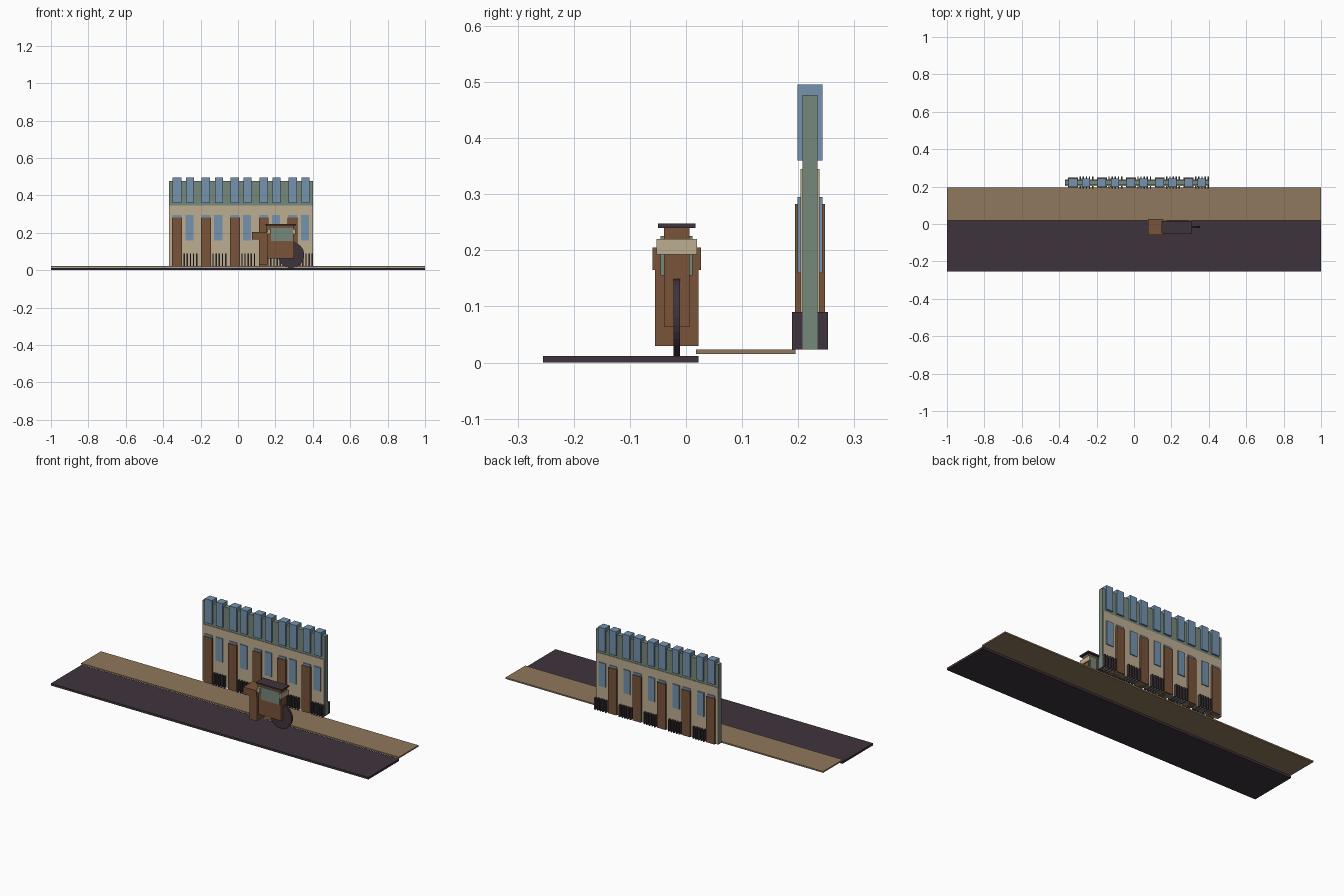
import bpy
from math import radians

cube = bpy.data.objects.get("Cube")
if cube:
    bpy.data.objects.remove(cube, do_unlink=True)


def material(name, *srgb):
    m = bpy.data.materials.new(name)
    m.use_nodes = True
    col = [((c / 255 + 0.055) / 1.055) ** 2.4 for c in srgb] + [1]
    m.diffuse_color = col
    m.node_tree.nodes["Principled BSDF"].inputs["Base Color"].default_value = col
    return m


dark = material("dark iron", 62, 52, 60)
tan = material("paving tan", 144, 120, 93)
brown = material("wood brown", 121, 84, 58)
cream = material("cream plaster", 190, 174, 145)
green = material("grey green", 118, 136, 123)
blue = material("window blue", 117, 147, 175)


def box(name, mat, x, y, z):
    """Box from (min, max) pairs on each axis."""
    bpy.ops.mesh.primitive_cube_add(size=1)
    o = bpy.context.object
    o.name = name
    o.location = [(a + b) / 2 for a, b in (x, y, z)]
    o.scale = [b - a for a, b in (x, y, z)]
    bpy.ops.object.transform_apply(location=False, rotation=False, scale=True)
    o.data.materials.append(mat)
    return o


def around(c, width):
    return (c - width / 2, c + width / 2)


# Ground
box("road", dark, (-1, 1), (-0.255, 0.022), (0, 0.012))
box("pavement", tan, (-1, 1), (0.018, 0.195), (0.015, 0.023))

# Terrace walls: green core with a cream lower storey
WALL_Y = 0.221
GROUND = 0.023
box("wall_core", green, (-0.37, 0.402), around(WALL_Y, 0.027), (GROUND, 0.477))
box("lower_wall", cream, (-0.368, 0.398), around(WALL_Y, 0.033), (GROUND, 0.345))

# Five identical bays, each part running through the wall to show on both sides
for i in range(5):
    x = -0.326 + i * 0.1545
    box("door", brown, around(x, 0.053), around(WALL_Y, 0.054), (GROUND, 0.283))
    box("transom", blue, around(x, 0.047), around(WALL_Y, 0.044), (0.283, 0.295))
    box("lower_window", blue, around(x + 0.066, 0.043), around(WALL_Y, 0.044), (0.16, 0.295))
    for dx, w in ((0, 0.046), (0.069, 0.043)):
        box("upper_window", blue, around(x + dx, w), around(WALL_Y, 0.045), (0.36, 0.496))
    for k in range(5):
        box("railing_bar", dark, around(x + 0.038 + k * 0.0168, 0.007),
            around(WALL_Y, 0.065), (GROUND, 0.09))

# Carriage body
CAR_Y = -0.0165
box("driver_column", brown, (0.112, 0.157), around(CAR_Y, 0.077), (0.03, 0.2))
box("driver_seat", brown, (0.075, 0.157), around(CAR_Y, 0.087), (0.165, 0.205))
box("cabin", brown, (0.152, 0.3), around(CAR_Y, 0.046), (0.063, 0.24))
box("cabin_window", green, (0.176, 0.293), around(CAR_Y, 0.057), (0.155, 0.226))
for x in ((0.157, 0.174), (0.295, 0.307)):
    box("cabin_trim", cream, x, around(CAR_Y, 0.073), (0.193, 0.22))
box("roof", dark, (0.148, 0.311), around(CAR_Y, 0.067), (0.24, 0.248))

# Wheel
bpy.ops.mesh.primitive_cylinder_add(vertices=32, radius=0.07, depth=0.011,
                                    location=(0.284, CAR_Y, 0.081),
                                    rotation=(radians(90), 0, 0))
wheel = bpy.context.object
wheel.name = "wheel"
wheel.data.materials.append(dark)
